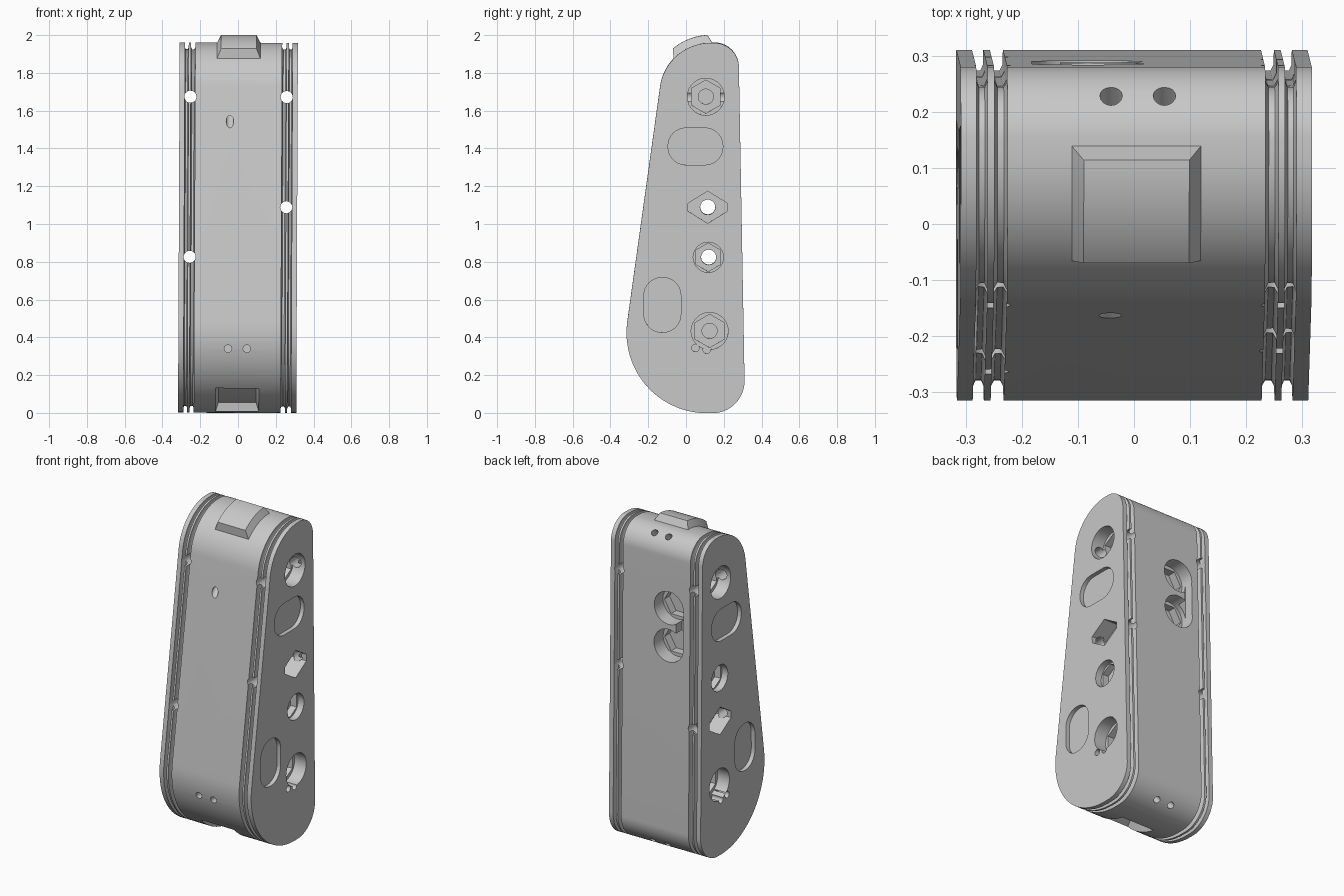
import bpy, bmesh, math
from mathutils import Vector

if "Cube" in bpy.data.objects:
    bpy.data.objects.remove(bpy.data.objects["Cube"])

grey = bpy.data.materials.new("plain grey")
grey.diffuse_color = (0.58, 0.58, 0.58, 1)
grey.use_nodes = True
grey.node_tree.nodes["Principled BSDF"].inputs["Base Color"].default_value = grey.diffuse_color
cutters = bpy.data.collections.new("cutters")
bpy.context.scene.collection.children.link(cutters)


def make(name, bm, collection=None):
    bmesh.ops.recalc_face_normals(bm, faces=bm.faces[:])
    me = bpy.data.meshes.new(name)
    bm.to_mesh(me)
    bm.free()
    me.materials.append(grey)
    ob = bpy.data.objects.new(name, me)
    (collection or bpy.context.scene.collection).objects.link(ob)
    return ob


def loft(rings):
    """Closed solid from rings of equal point counts."""
    bm = bmesh.new()
    vs = [[bm.verts.new(p) for p in r] for r in rings]
    n = len(vs[0])
    for a, b in zip(vs, vs[1:]):
        for i in range(n):
            j = (i + 1) % n
            bm.faces.new((a[i], a[j], b[j], b[i]))
    bm.faces.new(vs[0][::-1])
    bm.faces.new(vs[-1])
    return bm


def circle(r, n=28, turn=0.0, cx=0.0):
    return [(cx + r * math.cos(turn + math.tau * i / n), r * math.sin(turn + math.tau * i / n))
            for i in range(n)]


def stadium(w, h, r):
    """Rounded rectangle outline."""
    out = []
    for k, (sx, sy) in enumerate([(1, 1), (-1, 1), (-1, -1), (1, -1)]):
        for i in range(9):
            a = math.pi / 2 * (k + i / 8)
            p = (sx * (w / 2 - r) + r * math.cos(a), sy * (h / 2 - r) + r * math.sin(a))
            if not out or (Vector(p) - Vector(out[-1])).length > 1e-4:
                out.append(p)
    return out


def cut(shape, start, direction, depth):
    """Prism cutter running from start along direction."""
    d = Vector(direction).normalized()
    if abs(d.x) > 0.9:
        u, v = Vector((0, 1, 0)), Vector((0, 0, 1))
    else:
        u = Vector((1, 0, 0))
        v = u.cross(d)
    s = Vector(start)
    rings = [[s + d * t + u * a + v * b for a, b in shape] for t in (0, depth)]
    make("cutter", loft(rings), cutters)


def arc_slab(name, c, base, top, collection=None):
    """Curved, tapered pad; base and top are (radius, from angle, to angle, half width)."""
    rings = []
    for i in range(17):
        ring = []
        for (r, a0, a1, w), signs in ((base, (-1, 1)), (top, (1, -1))):
            a = math.radians(a0 + (a1 - a0) * i / 16)
            for s in signs:
                ring.append((s * w, c[0] + r * math.cos(a), c[1] + r * math.sin(a)))
        rings.append(ring)
    return make(name, loft(rings), collection)


# Teardrop outline made of four tangent arcs: centre y, centre z, radius, from, to
ARCS = [(0.15, 1.83, 0.13, 1, 90), (0.13, 1.69, 0.27, 90, 172),
        (0.11, 0.425, 0.425, 172, 270), (0.14, 0.17, 0.17, 270, 361)]


def outline(x, inset):
    pts = []
    for cy, cz, r, a0, a1 in ARCS:
        for i in range(25):
            a = math.radians(a0 + (a1 - a0) * i / 24)
            p = Vector((x, cy + (r - inset) * math.cos(a), cz + (r - inset) * math.sin(a)))
            if not pts or (p - pts[-1]).length > 1e-4:
                pts.append(p)
    return pts


# Body with two rounded grooves near each side
half = [(0.313, 0), (0.285, 0), (0.285, 0.025), (0.280, 0.036), (0.270, 0.036), (0.265, 0.025),
        (0.265, 0), (0.253, 0), (0.253, 0.025), (0.247, 0.036), (0.236, 0.036), (0.230, 0.025),
        (0.230, 0)]
steps = [(-x, d) for x, d in half] + half[::-1]
body = make("body", loft([outline(x, d) for x, d in steps]))

# Side pockets on both faces
diamond = [(0, 0.085), (-0.105, 0.02), (-0.105, -0.02), (0, -0.085), (0.105, -0.02), (0.105, 0.02)]
for s in (1, -1):
    def side(shape, y, z, depth):
        cut(shape, (s * 0.4, y, z), (-s, 0, 0), depth + 0.087)
    for y, z in ((0.105, 1.675), (0.125, 0.435)):
        side(circle(0.098), y, z, 0.08)
        side(circle(0.088, 6, math.pi / 6), y, z, 0.12)
        side(circle(0.04), y, z, 0.17)
    for y, z in ((0.05, 0.345), (0.11, 0.335)):
        side(circle(0.02, 16), y, z, 0.075)
    side(stadium(0.29, 0.195, 0.094), 0.05, 1.412, 0.025)
    side(stadium(0.195, 0.29, 0.094), -0.125, 0.573, 0.025)
    hi, lo = (1.09, 0.825) if s > 0 else (0.825, 1.09)
    side(diamond, 0.115, hi, 0.10)
    side(circle(0.08), 0.118, lo, 0.04)
    side(circle(0.075, 6, math.pi / 6), 0.118, lo, 0.08)

# Cross holes through the whole width
for y, z in ((0.115, 1.09), (0.12, 0.825)):
    cut(circle(0.04), (-0.5, y, z), (1, 0, 0), 1)

# Pin holes through the grooves, front to back
for x, z in ((-0.255, 1.673), (0.255, 1.673), (0.255, 1.09), (-0.255, 0.825)):
    cut(circle(0.032, 20), (x, -0.5, z), (0, 1, 0), 1)

# Twin round pockets in the back, joined by a slot
for z in (1.525, 1.295):
    cut(circle(0.1), (-0.085, 0.4, z), (0, -1, 0), 0.2)
    cut(circle(0.09, 6), (-0.085, 0.4, z), (0, -1, 0), 0.25)
cut(stadium(0.05, 0.24, 0.002), (-0.159, 0.4, 1.41), (0, -1, 0), 0.17)

# Slanted small holes at the top, front and bottom
cut(circle(0.02, 16), (-0.045, 0.415, 2.12), (0, -1, -1), 1.1)
cut(circle(0.02, 16), (0.05, 0.415, 2.12), (0, -1, -1), 0.5)
for x in (-0.05, 0.05):
    cut(circle(0.02, 16), (x, -0.45, 0.34), (0, 1, 0), 0.4)
    cut(circle(0.02, 16), (x, 0.36, -0.06), (0, -1, 1), 0.4)

# Curved recess under the body
arc_slab("cutter", (0.11, 0.425), (0.45, 223, 260, 0.122), (0.38, 226, 257, 0.1), cutters)

# Apply all cuts, then clear the cutters
mod = body.modifiers.new("cuts", "BOOLEAN")
mod.operand_type = "COLLECTION"
mod.collection = cutters
mod.solver = "EXACT"
mod.use_self = True
bpy.context.view_layer.objects.active = body
bpy.ops.object.modifier_apply(modifier=mod.name)
for ob in list(cutters.objects):
    bpy.data.objects.remove(ob)
bpy.data.collections.remove(cutters)

# Raised pad on top
pad = arc_slab("top_pad", (0.13, 1.69), (0.262, 138, 87, 0.119), (0.311, 130, 93, 0.094))

# Slight lean and edge-aware smoothing
for ob in (body, pad):
    ob.rotation_euler.y = 0.0045
    ob.location.x = -0.0045
    bpy.ops.object.select_all(action="DESELECT")
    ob.select_set(True)
    bpy.context.view_layer.objects.active = ob
    bpy.ops.object.shade_smooth_by_angle(angle=math.radians(30))
